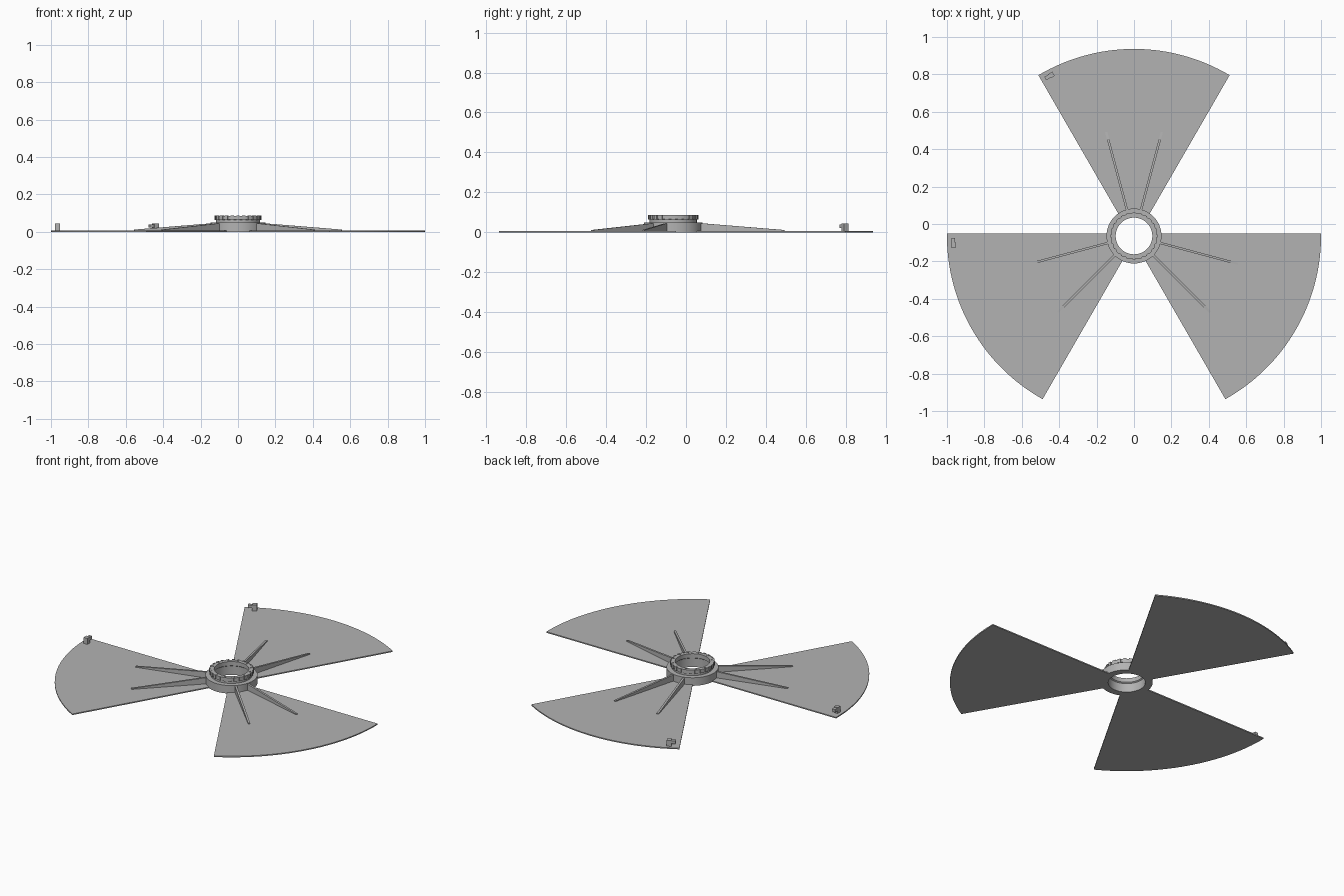
import bpy, bmesh
from math import sin, cos, pi, radians, sqrt, asin
from mathutils import Matrix, Vector

cube = bpy.data.objects.get("Cube")
if cube:
    bpy.data.objects.remove(cube)

CENTRE = Vector((0, -0.064, 0))
grey = bpy.data.materials.new("plain grey")
grey.use_nodes = True
grey.diffuse_color = (0.45, 0.45, 0.45, 1)
grey.node_tree.nodes["Principled BSDF"].inputs["Base Color"].default_value = (0.45, 0.45, 0.45, 1)


def finish(name, bm, turn=0.0):
    """Turn a mesh about the hub axis and add it to the scene."""
    bmesh.ops.recalc_face_normals(bm, faces=bm.faces)
    bm.transform(Matrix.Translation(CENTRE) @ Matrix.Rotation(turn, 4, "Z"))
    mesh = bpy.data.meshes.new(name)
    bm.to_mesh(mesh)
    bm.free()
    mesh.materials.append(grey)
    obj = bpy.data.objects.new(name, mesh)
    bpy.context.collection.objects.link(obj)
    return obj


def prism(bm, outline, offset):
    """Extrude a flat outline by an offset."""
    face = bm.faces.new([bm.verts.new(p) for p in outline])
    new = bmesh.ops.extrude_face_region(bm, geom=[face], use_keep_orig=True)["geom"]
    bmesh.ops.translate(bm, vec=offset, verts=[v for v in new if isinstance(v, bmesh.types.BMVert)])


def box(bm, lo, hi, turn=0.0):
    lo, hi = Vector(lo), Vector(hi)
    m = (Matrix.Rotation(turn, 4, "Z") @ Matrix.Translation((lo + hi) / 2)
         @ Matrix.Diagonal((*(hi - lo), 1)))
    bmesh.ops.create_cube(bm, size=1, matrix=m)


def ring(name, profile, steps=64):
    """Spin a closed (radius, height) profile about the hub axis."""
    bm = bmesh.new()
    loops = [[bm.verts.new((r * cos(2 * pi * i / steps), r * sin(2 * pi * i / steps), z))
              for r, z in profile] for i in range(steps)]
    n = len(profile)
    for i in range(steps):
        a, b = loops[i], loops[(i + 1) % steps]
        for j in range(n):
            bm.faces.new((a[j], b[j], b[(j + 1) % n], a[(j + 1) % n]))
    obj = finish(name, bm)
    bpy.ops.object.select_all(action="DESELECT")
    obj.select_set(True)
    bpy.context.view_layer.objects.active = obj
    bpy.ops.object.shade_smooth_by_angle(angle=radians(30))


# Hub flange, neck and lip
ring("hub", [(0.147, 0), (0.147, 0.05), (0.118, 0.05), (0.118, 0.064),
             (0.122, 0.066), (0.122, 0.086), (0.098, 0.086), (0.098, 0.06),
             (0.105, 0.055), (0.105, 0)])

# Grip blocks around the lip and studs on its top
bm = bmesh.new()
for i in range(24):
    box(bm, (0.119, -0.009, 0.064), (0.126, 0.009, 0.088), 2 * pi * i / 24)
finish("grip_blocks", bm)
bm = bmesh.new()
for i in range(12):
    box(bm, (0.106, -0.005, 0.084), (0.114, 0.005, 0.088), 2 * pi * (i + 0.5) / 12)
finish("lip_studs", bm)


def arc(radius, steps, overhang=0.013):
    """Arc over a sixth of a turn, widened so that both sides stay parallel to the radii."""
    half = pi / 6 + asin(overhang / radius)
    return [(radius * cos(a), radius * sin(a), 0)
            for a in (half * (2 * k / steps - 1) for k in range(steps + 1))]


# Three blades, each with a pair of tapered ribs
for side, heading in (("back", 90), ("right", 210), ("left", 330)):
    bm = bmesh.new()
    prism(bm, arc(1.0, 32) + arc(0.125, 8)[::-1], (0, 0, 0.007))
    finish(side + "_blade", bm, radians(heading))
    for k, spread in enumerate((-15, 15)):
        bm = bmesh.new()
        w = 0.006
        prism(bm, [(0.13, -w, 0.003), (0.575, -w, 0.003), (0.575, -w, 0.012), (0.13, -w, 0.047)],
              (0, 2 * w, 0))
        finish(f"{side}_rib_{k + 1}", bm, radians(heading + spread))

# Small corner clips: an upright block with a knob toward the blade edge
for name, edge, inward in (("back_clip", 120, -1), ("right_clip", 180, 1)):
    bm = bmesh.new()
    for near, far, half, low, high in ((0.034, 0.061, 0.013, 0.005, 0.044),
                                       (0.01, 0.035, 0.01, 0.022, 0.04)):
        ys = sorted((inward * near, inward * far))
        box(bm, (0.966 - half, ys[0], low), (0.966 + half, ys[1], high))
    finish(name, bm, radians(edge))
